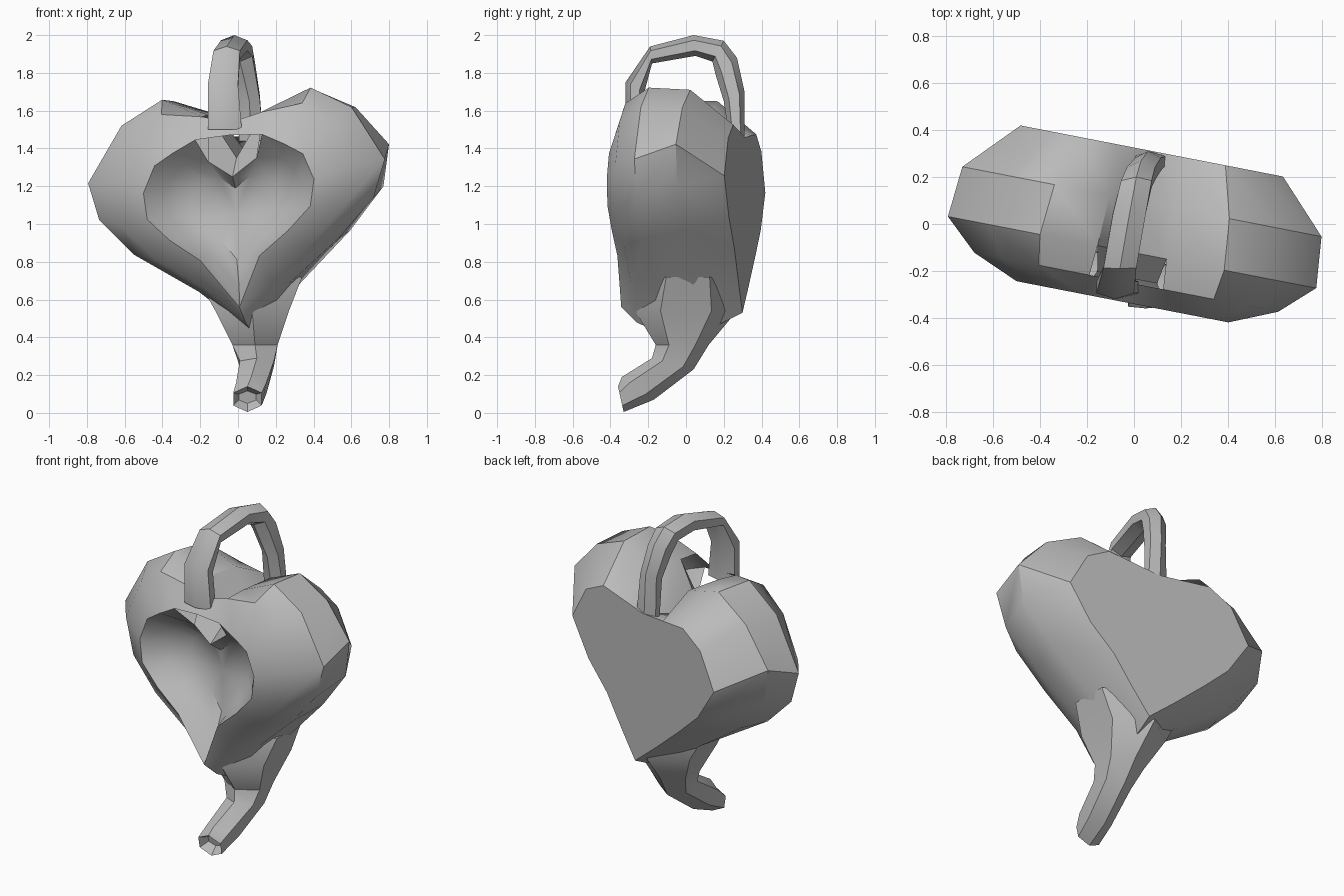
import bpy
import bmesh
import math
from mathutils import Vector, Matrix

default_cube = bpy.data.objects.get("Cube")
if default_cube:
    bpy.data.objects.remove(default_cube, do_unlink=True)

YAW = Matrix.Rotation(math.radians(-11), 4, "Z")   # whole heart is turned slightly
LEAN = 0.08                                        # one lobe sits higher
SWAY = 0.2                                         # lower tip drifts to one side
OFFSET = 0.015


def make_material(name, colour):
    material = bpy.data.materials.new(name)
    material.use_nodes = True
    material.diffuse_color = colour
    shader = material.node_tree.nodes["Principled BSDF"]
    shader.inputs["Base Color"].default_value = colour
    return material


clay = make_material("grey clay", (0.5, 0.5, 0.5, 1))


def finish(bm, name, angle=35):
    """Turn a bmesh into a smooth shaded object with sharp edges kept."""
    bmesh.ops.recalc_face_normals(bm, faces=bm.faces)
    mesh = bpy.data.meshes.new(name)
    bm.to_mesh(mesh)
    bm.free()
    mesh.materials.append(clay)
    obj = bpy.data.objects.new(name, mesh)
    bpy.context.collection.objects.link(obj)
    bpy.ops.object.select_all(action="DESELECT")
    obj.select_set(True)
    bpy.context.view_layer.objects.active = obj
    bpy.ops.object.shade_smooth_by_angle(angle=math.radians(angle))
    return obj


def bridge(bm, first, second, columns=None):
    """Skin two rings of vertices with quads, all around or in some columns."""
    count = len(first)
    for i in columns or range(count):
        j = (i + 1) % count
        bm.faces.new((first[i], first[j], second[j], second[i]))


def heart_point(u, depth, z):
    shift = OFFSET + SWAY * max(0, 0.85 - z)
    return YAW @ Vector((u + shift, depth, z + LEAN * u))


def heart_ring(bm, depth, half):
    """Mirror a half outline, given from notch to tip, into a closed ring."""
    outline = half + [(-u, z) for u, z in half[-2:0:-1]]
    return [bm.verts.new(heart_point(u, depth, z)) for u, z in outline]


def strap(name, sections, sides=6, mouth=False):
    """Loft oval sections: outer (y, z), inner (y, z), centre x, half width."""
    bm = bmesh.new()
    rings = []
    for outer, inner, x, half_width in sections:
        a, b = Vector((x, *outer)), Vector((x, *inner))
        ring = []
        for i in range(sides):
            t = math.tau * i / sides
            side = Vector((half_width * math.sin(t) / math.sin(math.tau / 6), 0, 0))
            ring.append(bm.verts.new((a + b) / 2 + (a - b) / 2 * math.cos(t) + side))
        rings.append(ring)
    for first, second in zip(rings, rings[1:]):
        bridge(bm, first, second)
    bm.faces.new(rings[0])
    end = bm.faces.new(rings[-1])
    if mouth:
        # small sunken opening in the end face
        bmesh.ops.recalc_face_normals(bm, faces=bm.faces)
        bmesh.ops.inset_region(bm, faces=[end], thickness=0.035)
        bmesh.ops.translate(bm, verts=end.verts, vec=-end.normal * 0.05)
    return finish(bm, name)


# Heart body: flat back, swollen lobes, front rim and sunken floor
heart_sections = [
    (0.32, [(0, 1.46), (.16, 1.48), (.32, 1.5), (.46, 1.42), (.57, 1.21),
            (.44, 1), (.29, .85), (.14, .68), (0, .53)]),
    (0.1, [(0, 1.39), (.14, 1.59), (.38, 1.68), (.6, 1.57), (.78, 1.36),
           (.75, 1.14), (.57, .92), (.27, .67), (0, .42)]),
    (-0.12, [(0, 1.35), (.15, 1.59), (.4, 1.69), (.62, 1.57), (.8, 1.28),
             (.74, 1.08), (.55, .88), (.24, .66), (0, .42)]),
    (-0.25, [(0, 1.54), (.16, 1.58), (.38, 1.61), (.54, 1.5), (.66, 1.26),
             (.6, 1.04), (.42, .85), (.18, .67), (0, .48)]),
    (-0.335, [(0, 1.47), (.18, 1.46), (.3, 1.4), (.4, 1.34), (.46, 1.2),
              (.44, 1.06), (.32, .94), (.16, .82), (0, .56)]),
    (-0.23, [(0, 1.25), (.13, 1.34), (.26, 1.33), (.33, 1.27), (.37, 1.17),
             (.33, 1.05), (.23, .94), (.12, .84), (0, .67)]),
]
bm = bmesh.new()
back, rear, middle, shoulder, rim, floor = [
    heart_ring(bm, depth, half) for depth, half in heart_sections]
last = len(rim) - 1
sides_only = range(1, last)
bridge(bm, back, rear)
bridge(bm, rear, middle)
bridge(bm, middle, shoulder, sides_only)
bridge(bm, shoulder, rim)
bridge(bm, rim, floor, sides_only)
# the valley between the lobes runs on under the top bar to the floor notch
bridge(bm, middle, floor, (0, last))
bm.faces.new(back)
# shallow dished floor
dish = heart_ring(bm, -0.15, [(u * .65, 1.08 + (z - 1.08) * .65)
                              for u, z in heart_sections[-1][1]])
bridge(bm, floor, dish)
floor_centre = bm.verts.new(heart_point(0, -0.13, 1.06))
for i, vert in enumerate(dish):
    bm.faces.new((vert, dish[(i + 1) % len(dish)], floor_centre))
finish(bm, "heart_body")

# Curved stem under the heart, ending in a small open mouth
strap("stem", [
    ((-.22, .72), (.24, .72), .06, .28),
    ((-.27, .54), (.27, .54), .075, .195),
    ((-.16, .36), (.12, .36), .09, .12),
    ((-.18, .29), (.04, .23), .1, .09),
    ((-.34, .19), (-.17, .07), .07, .08),
    ((-.36, .14), (-.33, .005), .05, .075),
], mouth=True)

# Arched handle from the front rim over to the back
strap("handle", [
    ((-.32, 1.5), (-.22, 1.5), -.07, .09),
    ((-.32, 1.75), (-.22, 1.7), -.08, .08),
    ((-.19, 1.94), (-.18, 1.85), -.06, .07),
    ((.04, 2), (.05, 1.89), -.02, .07),
    ((.2, 1.97), (.14, 1.86), .01, .065),
    ((.27, 1.88), (.16, 1.78), .03, .06),
    ((.31, 1.7), (.2, 1.65), .06, .055),
    ((.31, 1.44), (.23, 1.44), .07, .065),
])
